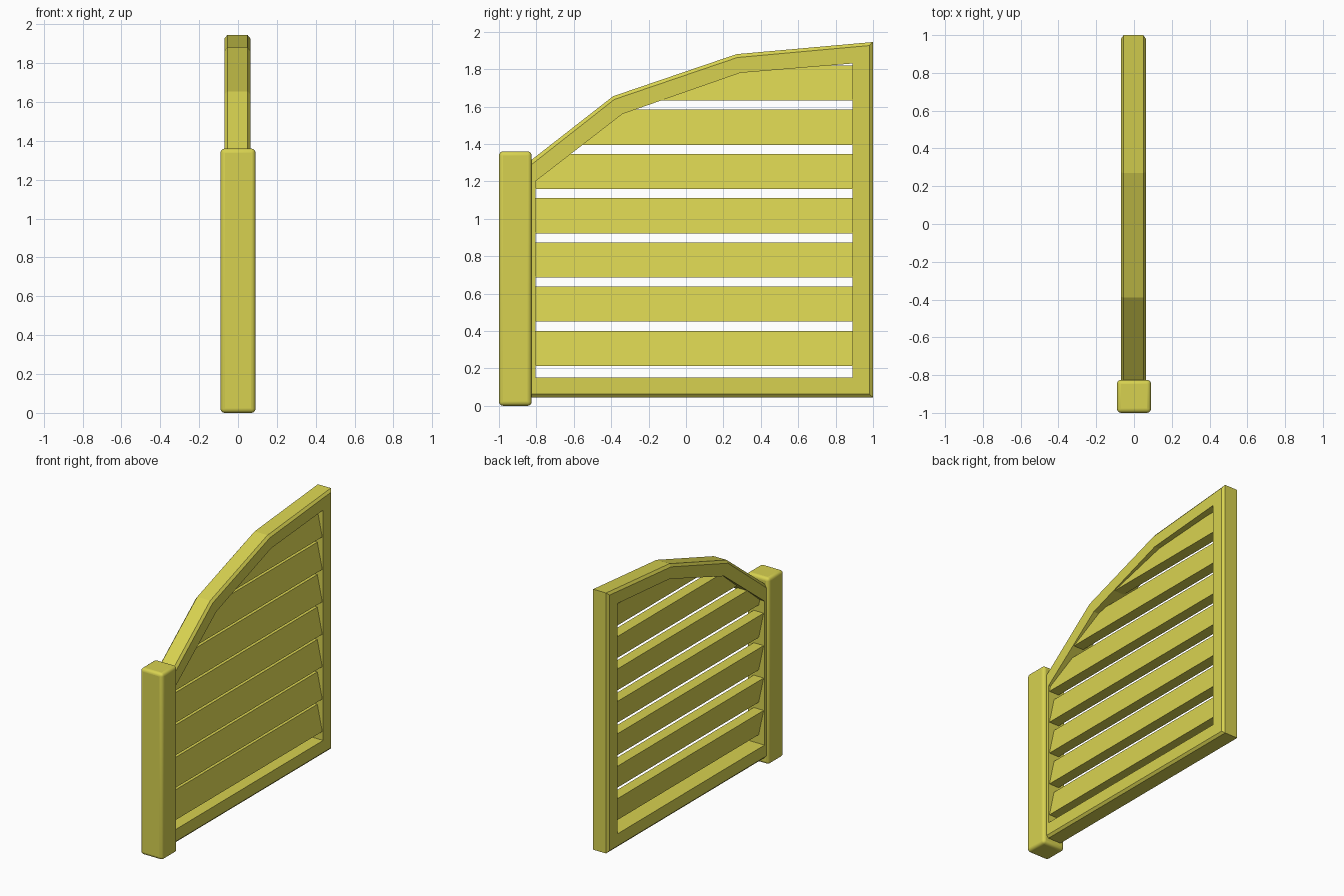
import bpy, bmesh
from mathutils import Vector

if "Cube" in bpy.data.objects:
    bpy.data.objects.remove(bpy.data.objects["Cube"])

paint = bpy.data.materials.new("yellow_paint")
paint.diffuse_color = (0.68, 0.64, 0.08, 1)
paint.use_nodes = True
paint.node_tree.nodes["Principled BSDF"].inputs["Base Color"].default_value = paint.diffuse_color


def make_object(name, bm):
    bmesh.ops.recalc_face_normals(bm, faces=bm.faces)
    mesh = bpy.data.meshes.new(name)
    bm.to_mesh(mesh)
    bm.free()
    obj = bpy.data.objects.new(name, mesh)
    mesh.materials.append(paint)
    bpy.context.collection.objects.link(obj)
    return obj


# Rounded gate post
bm = bmesh.new()
bmesh.ops.create_cube(bm, size=1)
for v in bm.verts:
    v.co = Vector((v.co.x * 0.18, v.co.y * 0.175 - 0.9125, v.co.z * 1.36 + 0.68))
post = make_object("post", bm)
bev = post.modifiers.new("round", 'BEVEL')
bev.width = 0.022
bev.segments = 4
bpy.context.view_layer.objects.active = post
post.select_set(True)
bpy.ops.object.shade_smooth_by_angle(angle=0.7)

# Arched frame: outer edge, chamfered face edge and inner edge as (y, z)
outer = [(-0.89, 0.045), (1.0, 0.045), (1.0, 1.945), (0.27, 1.88), (-0.39, 1.655), (-0.89, 1.265)]
face = [(-0.87, 0.062), (0.98, 0.062), (0.98, 1.926), (0.274, 1.862), (-0.383, 1.638), (-0.87, 1.255)]
inner = [(-0.805, 0.15), (0.89, 0.15), (0.89, 1.83), (0.29, 1.78), (-0.34, 1.56), (-0.805, 1.20)]
CX, HALF, EDGE = -0.003, 0.067, 0.052
section = [(EDGE, outer), (HALF, face), (HALF, inner), (-HALF, inner), (-HALF, face), (-EDGE, outer)]
bm = bmesh.new()
rings = [[bm.verts.new((CX + x, y, z)) for y, z in pts] for x, pts in section]
for a, b in zip(rings, rings[1:] + rings[:1]):
    for i in range(6):
        j = (i + 1) % 6
        bm.faces.new((a[i], a[j], b[j], b[i]))
make_object("frame", bm)

# Leaning slats, trimmed along the middle of the arch
arch = [((o[0] + n[0]) / 2, (o[1] + n[1]) / 2) for o, n in zip(outer[2:], inner[2:])]
for k in range(7):
    z0 = 0.213 + 0.2365 * k
    z1 = z0 + 0.188
    bm = bmesh.new()
    profile = [(0.06, z0), (0.02, z1), (-0.06, z1), (-0.02, z0)]
    ends = [[bm.verts.new((x + CX, y, z)) for x, z in profile] for y in (-0.83, 0.93)]
    bm.faces.new(ends[0])
    bm.faces.new(ends[1][::-1])
    for i in range(4):
        j = (i + 1) % 4
        bm.faces.new((ends[0][i], ends[1][i], ends[1][j], ends[0][j]))
    for (ya, za), (yb, zb) in zip(arch, arch[1:]):
        bmesh.ops.bisect_plane(bm, geom=bm.verts[:] + bm.edges[:] + bm.faces[:],
                               plane_co=(0, ya, za), plane_no=(0, zb - za, ya - yb),
                               clear_outer=True)
        open_edges = [e for e in bm.edges if e.is_boundary]
        if open_edges:
            bmesh.ops.holes_fill(bm, edges=open_edges)
    make_object(f"slat_{k + 1}", bm)
